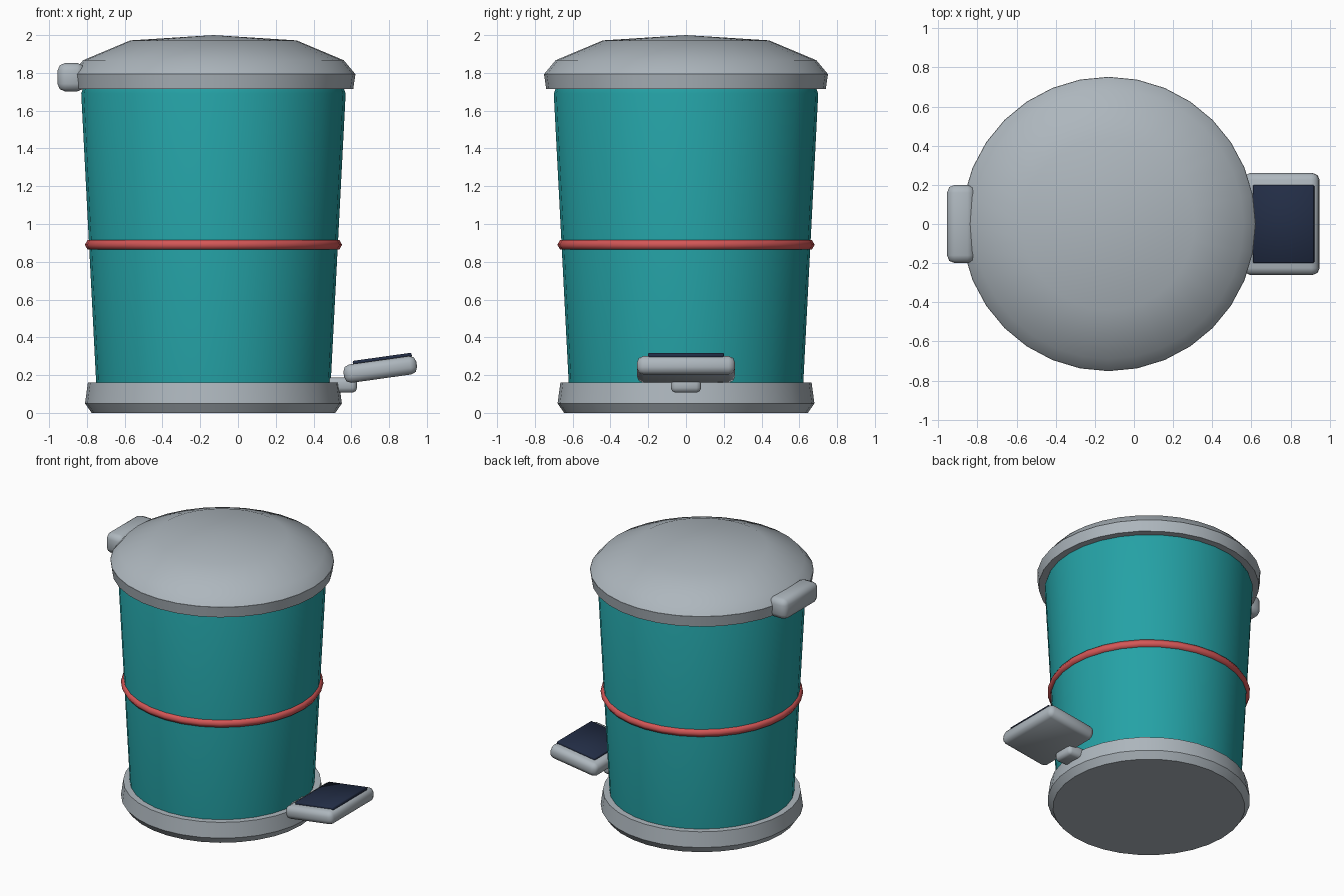
import bpy, bmesh, math
from mathutils import Matrix

if "Cube" in bpy.data.objects:
    bpy.data.objects.remove(bpy.data.objects["Cube"])

AXIS_X = -0.13   # the bin stands off centre because the pedal sticks out
SIDES = 32


def material(name, rgb):
    m = bpy.data.materials.new(name)
    m.use_nodes = True
    m.diffuse_color = (*rgb, 1)
    bsdf = next(n for n in m.node_tree.nodes if n.type == 'BSDF_PRINCIPLED')
    bsdf.inputs["Base Color"].default_value = (*rgb, 1)
    bsdf.inputs["Roughness"].default_value = 0.6
    return m


grey = material("light grey", (0.42, 0.47, 0.51))
teal = material("teal", (0.018, 0.36, 0.38))
red = material("coral red", (0.66, 0.095, 0.095))
navy = material("navy", (0.016, 0.026, 0.06))


def finish(name, bm, mat, angle=30):
    bmesh.ops.recalc_face_normals(bm, faces=bm.faces)
    mesh = bpy.data.meshes.new(name)
    bm.to_mesh(mesh)
    bm.free()
    mesh.materials.append(mat)
    ob = bpy.data.objects.new(name, mesh)
    bpy.context.collection.objects.link(ob)
    bpy.ops.object.select_all(action='DESELECT')
    ob.select_set(True)
    bpy.context.view_layer.objects.active = ob
    bpy.ops.object.shade_smooth_by_angle(angle=math.radians(angle))
    return ob


def lathe(name, profile, mat, closed=False, angle=30):
    """Spin (radius, height) points round the bin axis."""
    bm = bmesh.new()
    verts = [bm.verts.new((r, 0, z)) for r, z in profile]
    edges = [bm.edges.new(pair) for pair in zip(verts, verts[1:])]
    if closed:
        edges.append(bm.edges.new((verts[-1], verts[0])))
    bmesh.ops.spin(bm, geom=verts + edges, cent=(0, 0, 0), axis=(0, 0, 1),
                   angle=math.tau, steps=SIDES)
    bmesh.ops.remove_doubles(bm, verts=bm.verts, dist=0.0005)
    bmesh.ops.translate(bm, verts=bm.verts, vec=(AXIS_X, 0, 0))
    return finish(name, bm, mat, angle)


def block(name, size, location, mat, bevel, segments=2, tilt=0):
    """Rounded box, tilted about the y axis."""
    bm = bmesh.new()
    bmesh.ops.create_cube(bm, size=1)
    bmesh.ops.scale(bm, verts=bm.verts, vec=size)
    bmesh.ops.bevel(bm, geom=bm.edges[:], offset=bevel, segments=segments,
                    profile=0.5, affect='EDGES')
    bm.transform(Matrix.Translation(location) @ Matrix.Rotation(-tilt, 4, 'Y'))
    return finish(name, bm, mat, 50)


# Bin body, from the foot up to the lid
lathe("base", [(0, 0), (0.645, 0), (0.68, 0.05), (0.665, 0.16), (0, 0.16)], grey)
lathe("body", [(0, 0.14), (0.62, 0.14), (0.7, 1.69), (0.69, 1.72), (0, 1.72)], teal)
ring = [(0.651 + 0.03 * math.cos(i * math.tau / 6),
         0.89 + 0.03 * math.sin(i * math.tau / 6)) for i in range(6)]
lathe("band", ring, red, closed=True, angle=65)

# Lid with a shallow dome
lathe("lid_rim", [(0, 1.715), (0.74, 1.715), (0.752, 1.795), (0, 1.795)], grey)
lathe("lid_dome", [(0.75, 1.795), (0.69, 1.867), (0.44, 1.972), (0, 2.0)], grey, angle=45)
block("lid_handle", (0.145, 0.4, 0.15), (-0.883, 0, 1.777), grey, 0.04)

# Foot pedal
TILT = math.radians(8)
block("pedal_arm", (0.23, 0.16, 0.08), (0.515, 0, 0.147), grey, 0.025)
pedal = (0.753, 0, 0.23)
block("pedal", (0.39, 0.52, 0.098), pedal, grey, 0.035, 2, TILT)
lift = Matrix.Rotation(-TILT, 3, 'Y') @ Matrix.Identity(3).col[2]
pad = (pedal[0] + 0.018 + lift.x * 0.05, 0, pedal[2] + lift.z * 0.055)
block("pedal_pad", (0.315, 0.4, 0.025), pad, navy, 0.005, 1, TILT)
